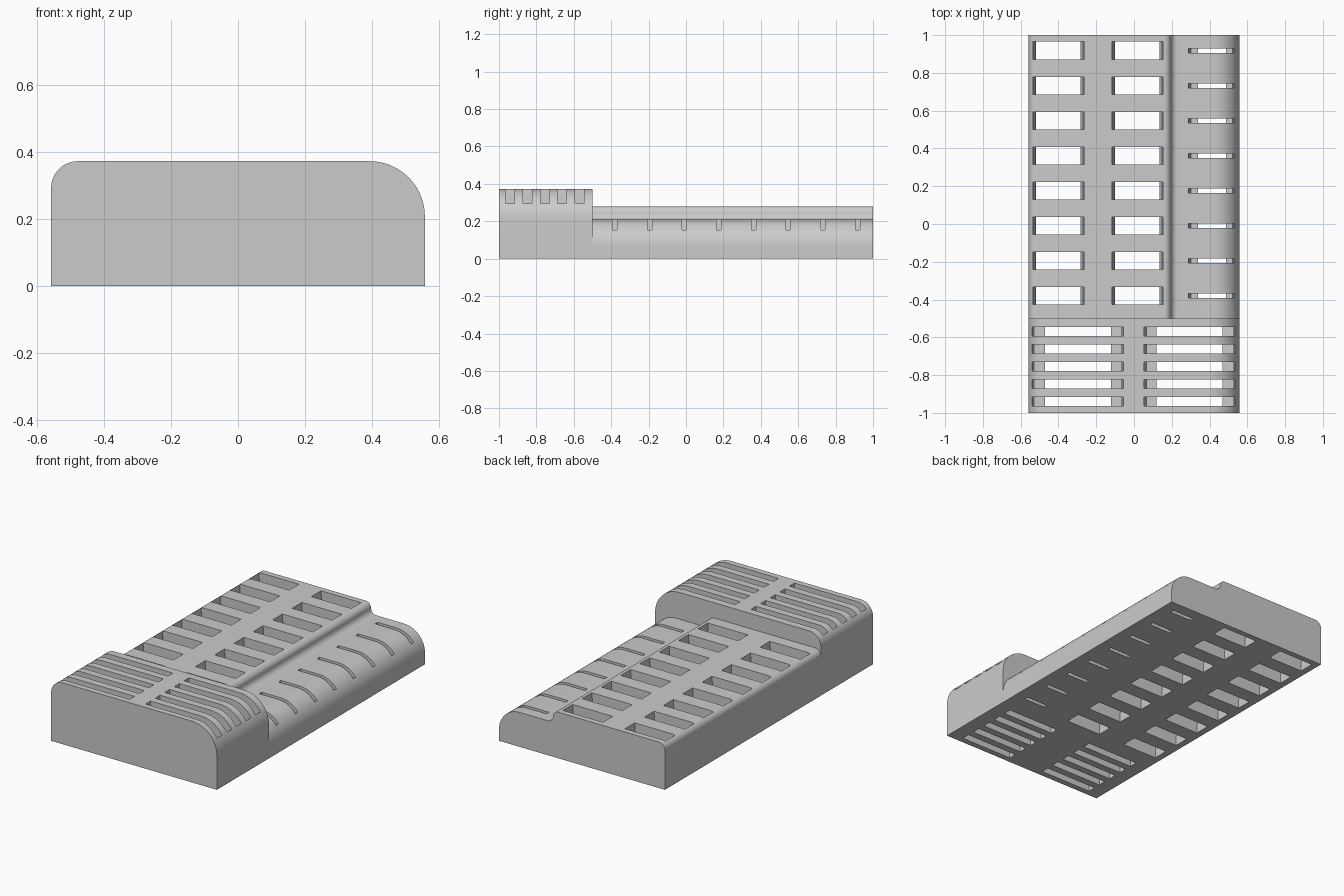
import bpy, bmesh, math

if "Cube" in bpy.data.objects:
    bpy.data.objects.remove(bpy.data.objects["Cube"], do_unlink=True)

grey = bpy.data.materials.new("plain_grey")
grey.use_nodes = True
colour = (0.6, 0.6, 0.6, 1)
grey.diffuse_color = colour
grey.node_tree.nodes["Principled BSDF"].inputs["Base Color"].default_value = colour

HALF = 0.558  # half width
SPLIT = -0.5  # where the tall block meets the low deck


def arc(cx, cz, r, start, end, steps=14):
    """Points of a circular arc in the xz plane, angles in degrees."""
    angles = [math.radians(start + (end - start) * i / steps) for i in range(steps + 1)]
    return [(cx + r * math.cos(a), cz + r * math.sin(a)) for a in angles]


def add_prism(bm, outline, y0, y1):
    """Extrude an xz outline along y."""
    face = bm.faces.new([bm.verts.new((x, y0, z)) for x, z in outline])
    new = bmesh.ops.extrude_face_region(bm, geom=[face])["geom"]
    verts = [g for g in new if isinstance(g, bmesh.types.BMVert)]
    bmesh.ops.translate(bm, verts=verts, vec=(0, y1 - y0, 0))


def make_object(name, prisms):
    bm = bmesh.new()
    for outline, y0, y1 in prisms:
        add_prism(bm, outline, y0, y1)
    bmesh.ops.recalc_face_normals(bm, faces=bm.faces)
    mesh = bpy.data.meshes.new(name)
    bm.to_mesh(mesh)
    bm.free()
    mesh.materials.append(grey)
    obj = bpy.data.objects.new(name, mesh)
    bpy.context.collection.objects.link(obj)
    return obj


def slot(x0, x1, top, inset, shelf=0.06, taper=0.014):
    """Slot outline: slightly tapered pocket, shelf at each end, hole below."""
    right = [(x1, top + 0.1), (x1, top), (x1 - taper, shelf),
             (x1 - inset, shelf), (x1 - inset, -0.1)]
    mid = x0 + x1
    return right + [(mid - x, z) for x, z in reversed(right)]


def vented_body(name, outline, y0, y1, slots):
    """Extruded body with the slots cut through it."""
    body = make_object(name, [(outline, y0, y1)])
    cutter = make_object(name + "_cutter", slots)
    cutter.hide_render = True
    cut = body.modifiers.new("vent_slots", "BOOLEAN")
    cut.operation = "DIFFERENCE"
    cut.solver = "EXACT"
    cut.object = cutter
    bpy.ops.object.select_all(action="DESELECT")
    body.select_set(True)
    bpy.context.view_layer.objects.active = body
    bpy.ops.object.modifier_apply(modifier=cut.name)
    bpy.data.objects.remove(cutter, do_unlink=True)
    bpy.ops.object.shade_smooth_by_angle(angle=math.radians(25))
    return body


# Tall front block: wide rounding on the left, small one on the right
TALL, R_BIG, R_SMALL = 0.373, 0.165, 0.08
block = [(-HALF, 0), (HALF, 0)]
block += arc(HALF - R_BIG, TALL - R_BIG, R_BIG, 0, 90)
block += arc(R_SMALL - HALF, TALL - R_SMALL, R_SMALL, 90, 180)

block_slots = []
for i in range(5):
    y = -0.57 - 0.0925 * i
    for x0 in (-0.54, 0.052):
        block_slots.append((slot(x0, x0 + 0.485, TALL, 0.068), y - 0.024, y + 0.024))
vented_body("front_block", block, -1, SPLIT, block_slots)

# Low rear deck: lower rounded shoulder, soft step, flat top
DECK, SHOULDER, R_SIDE, R_EDGE = 0.28, 0.21, 0.14, 0.04
STEP_X, R_STEP = 0.195, (DECK - SHOULDER) / 2
deck = [(-HALF, 0), (HALF, 0)]
deck += arc(HALF - R_SIDE, SHOULDER - R_SIDE, R_SIDE, 0, 90)
deck += arc(STEP_X + R_STEP, SHOULDER + R_STEP, R_STEP, 270, 180, 8)
deck += arc(STEP_X - R_STEP, DECK - R_STEP, R_STEP, 0, 90, 8)[1:]
deck += arc(R_EDGE - HALF, DECK - R_EDGE, R_EDGE, 90, 180, 8)

deck_slots = []
for i in range(8):
    y = 0.918 - 0.1855 * i
    for x0 in (-0.535, -0.117):
        deck_slots.append((slot(x0, x0 + 0.27, DECK, 0.017), y - 0.047, y + 0.047))
    deck_slots.append((slot(0.288, 0.536, SHOULDER, 0.05), y - 0.012, y + 0.012))
vented_body("rear_deck", deck, SPLIT, 1, deck_slots)
